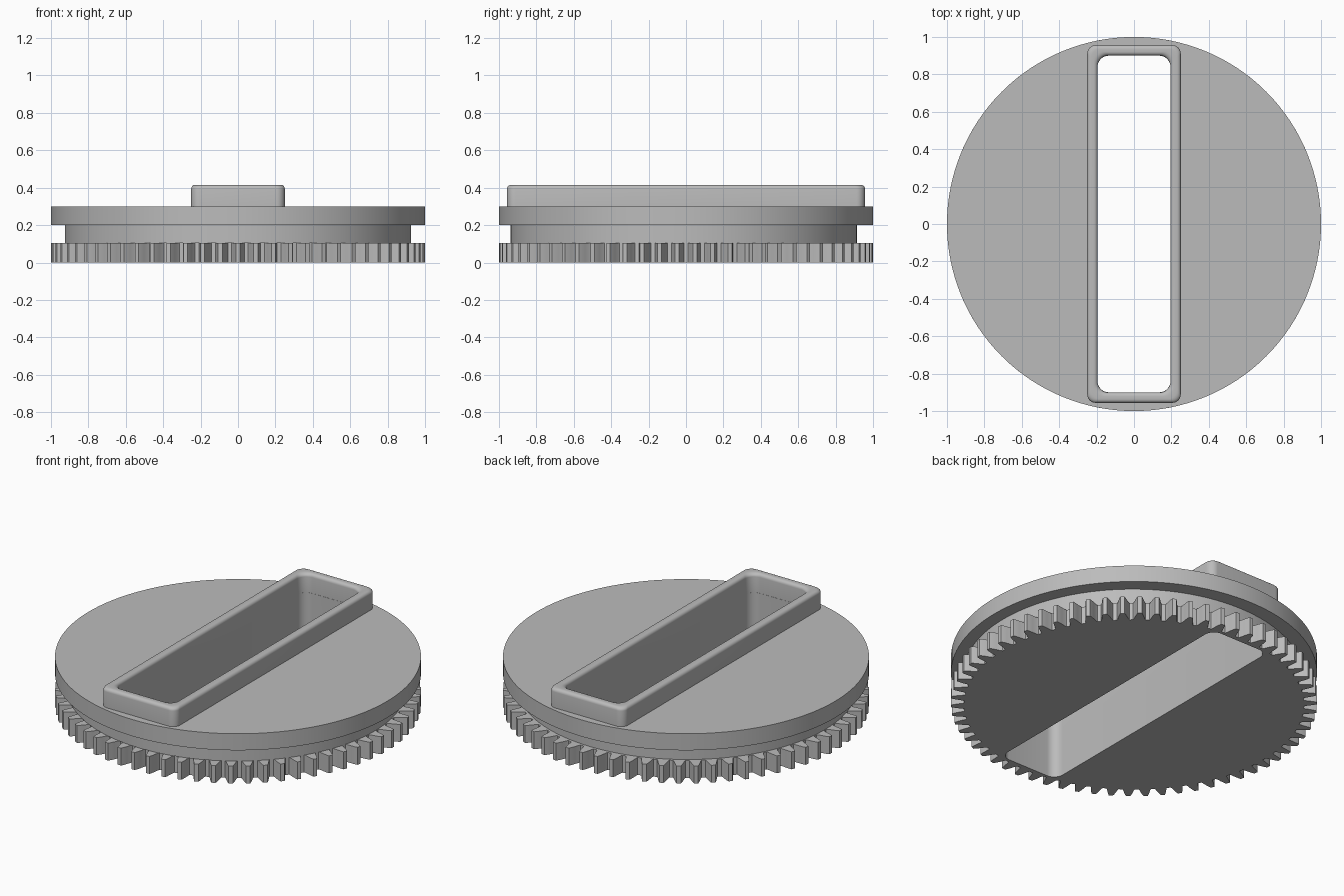
import bpy, bmesh
from math import pi, sin, cos, radians

default = bpy.data.objects.get("Cube")
if default:
    bpy.data.objects.remove(default, do_unlink=True)

grey = bpy.data.materials.new("plain grey")
grey.use_nodes = True
grey.diffuse_color = (0.5, 0.5, 0.5, 1)
grey.node_tree.nodes["Principled BSDF"].inputs["Base Color"].default_value = (0.5, 0.5, 0.5, 1)


def polar(r, a):
    return (r * cos(a), r * sin(a))


def circle(r, n=128, y=0):
    return [(r * cos(2 * pi * i / n), y + r * sin(2 * pi * i / n)) for i in range(n)]


def rounded_rect(hx, hy, r, steps=8):
    pts = []
    for k, (sx, sy) in enumerate([(1, 1), (-1, 1), (-1, -1), (1, -1)]):
        for i in range(steps + 1):
            a = pi / 2 * (k + i / steps)
            pts.append((sx * (hx - r) + r * cos(a), sy * (hy - r) + r * sin(a)))
    return pts


def gear_outline(teeth, root, tip):
    # Half widths of a tooth, as a share of the pitch, from root to tip
    flank = [(0.0, 0.38), (0.12, 0.33), (0.5, 0.25), (0.8, 0.18), (1.0, 0.12)]
    pitch = 2 * pi / teeth
    pts = []
    for i in range(teeth):
        mid = (i + 0.5) * pitch
        sides = [(h, -w) for h, w in flank] + [(h, w) for h, w in reversed(flank)]
        pts += [polar(root + (tip - root) * h, mid + w * pitch) for h, w in sides]
    return pts


def loft(name, loops, caps=True, closed=False):
    """Join equal loops of (outline, z) into one surface."""
    bm = bmesh.new()
    rings = [[bm.verts.new((x, y, z)) for x, y in pts] for pts, z in loops]
    pairs = list(zip(rings, rings[1:]))
    if closed:
        pairs.append((rings[-1], rings[0]))
    for a, b in pairs:
        for i in range(len(a)):
            j = (i + 1) % len(a)
            bm.faces.new((a[i], a[j], b[j], b[i]))
    if caps:
        bm.faces.new(rings[0])
        bm.faces.new(rings[-1])
    bmesh.ops.recalc_face_normals(bm, faces=bm.faces)
    mesh = bpy.data.meshes.new(name)
    bm.to_mesh(mesh)
    bm.free()
    mesh.materials.append(grey)
    obj = bpy.data.objects.new(name, mesh)
    bpy.context.collection.objects.link(obj)
    return obj


def activate(obj):
    bpy.ops.object.select_all(action='DESELECT')
    obj.select_set(True)
    bpy.context.view_layer.objects.active = obj


def prism(name, outline, z0, z1):
    return loft(name, [(outline, z0), (outline, z1)])


# Stacked round body
parts = [
    prism("gear_ring", gear_outline(66, 0.928, 1.0), 0.0, 0.105),
    prism("neck", circle(0.925, y=-0.012), 0.105, 0.2),
    prism("top_disc", circle(1.0), 0.2, 0.3),
]

# Slot cut through the whole body
cutter = prism("slot_cutter", rounded_rect(0.195, 0.9, 0.06), -0.2, 0.6)
for part in parts:
    cut = part.modifiers.new("slot", 'BOOLEAN')
    cut.operation = 'DIFFERENCE'
    cut.solver = 'EXACT'
    cut.object = cutter
    activate(part)
    bpy.ops.object.modifier_apply(modifier=cut.name)
bpy.data.objects.remove(cutter, do_unlink=True)

# Raised rim round the slot, with rounded upper edges
wall, top, fillet, steps = 0.055, 0.415, 0.02, 5
section = [(0, 0.3)]
section += [(fillet * (1 - cos(pi / 2 * i / steps)), top - fillet * (1 - sin(pi / 2 * i / steps)))
            for i in range(steps + 1)]
section += [(wall - d, z) for d, z in reversed(section)]
rim = loft("handle_rim",
           [(rounded_rect(0.25 - d, 0.956 - d, 0.045 + 0.015 * d / wall), z) for d, z in section],
           caps=False, closed=True)

# Smooth curved walls, crisp edges
for part in parts + [rim]:
    activate(part)
    bpy.ops.object.shade_smooth_by_angle(angle=radians(20 if part.name == "gear_ring" else 35))
